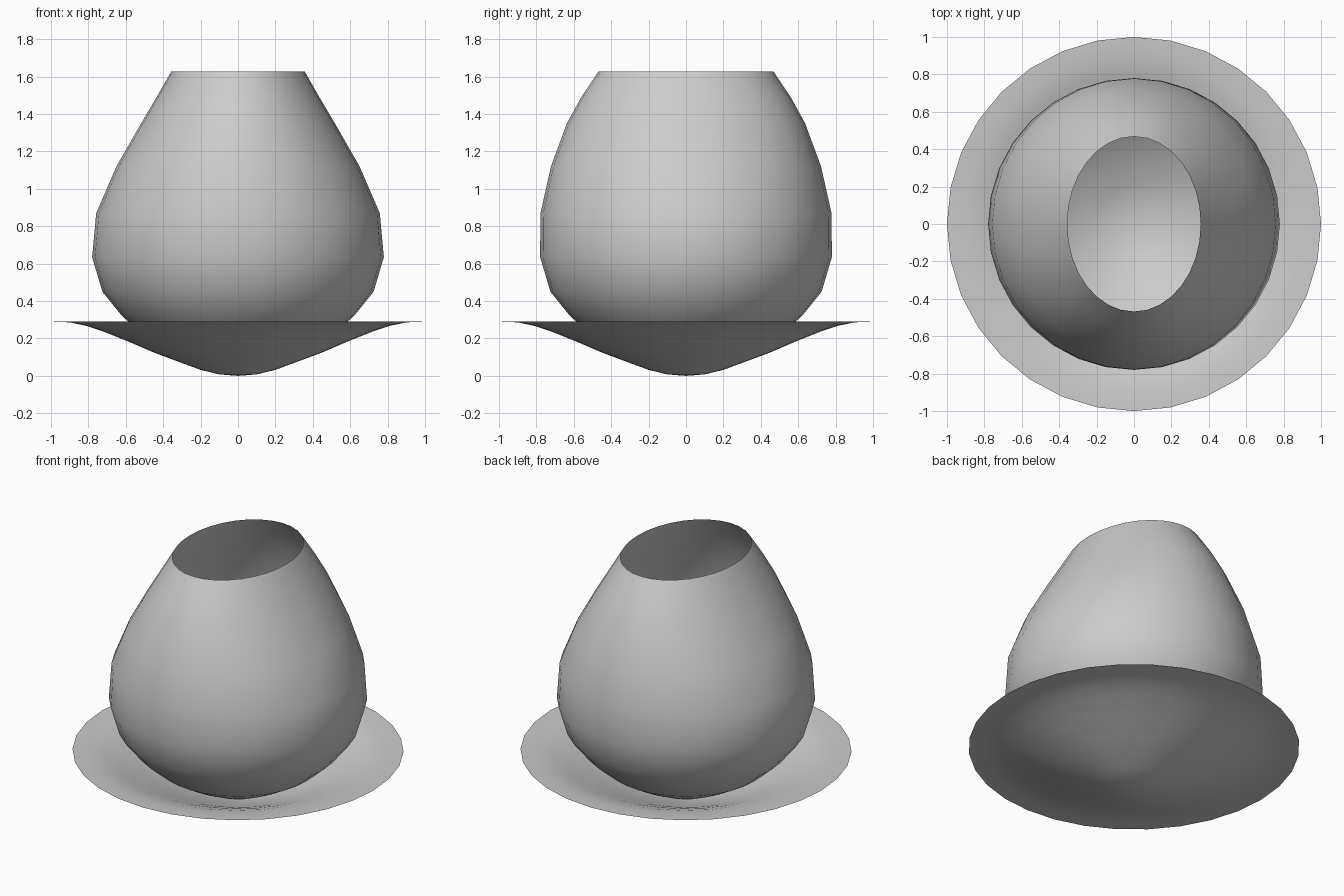
import bpy, bmesh
from math import cos, sin, tau

if "Cube" in bpy.data.objects:
    bpy.data.objects.remove(bpy.data.objects["Cube"])

SIDES = 32


def lathe(name, profile):
    """Spin (x radius, y radius, z) rings, starting from a pole, into an open smooth shell."""
    bm = bmesh.new()
    pole = bm.verts.new((0, 0, profile[0][2]))
    rings = [[bm.verts.new((rx * cos(tau * i / SIDES), ry * sin(tau * i / SIDES), z))
              for i in range(SIDES)] for rx, ry, z in profile[1:]]
    for i in range(SIDES):
        j = (i + 1) % SIDES
        bm.faces.new((pole, rings[0][j], rings[0][i]))
        for low, high in zip(rings, rings[1:]):
            bm.faces.new((low[i], low[j], high[j], high[i]))
    for face in bm.faces:
        face.smooth = True
    mesh = bpy.data.meshes.new(name)
    bm.to_mesh(mesh)
    bm.free()
    obj = bpy.data.objects.new(name, mesh)
    bpy.context.collection.objects.link(obj)
    return obj


# Shallow round saucer with a flattened lip
saucer_profile = [(0, 0), (0.1, 0.008), (0.2, 0.032), (0.45, 0.125), (0.59, 0.185),
                  (0.72, 0.237), (0.81, 0.267), (0.9, 0.286), (1.0, 0.29)]
lathe("saucer", [(r, r, z) for r, z in saucer_profile])

# Round-bottomed cup that narrows to an oval mouth
lathe("cup", [(0, 0, 0.015), (0.2, 0.2, 0.055), (0.37, 0.37, 0.14), (0.5, 0.5, 0.215),
              (0.62, 0.62, 0.32), (0.725, 0.725, 0.45), (0.78, 0.78, 0.635),
              (0.758, 0.778, 0.87), (0.65, 0.722, 1.12), (0.518, 0.637, 1.35),
              (0.435, 0.56, 1.49), (0.357, 0.468, 1.627)])
